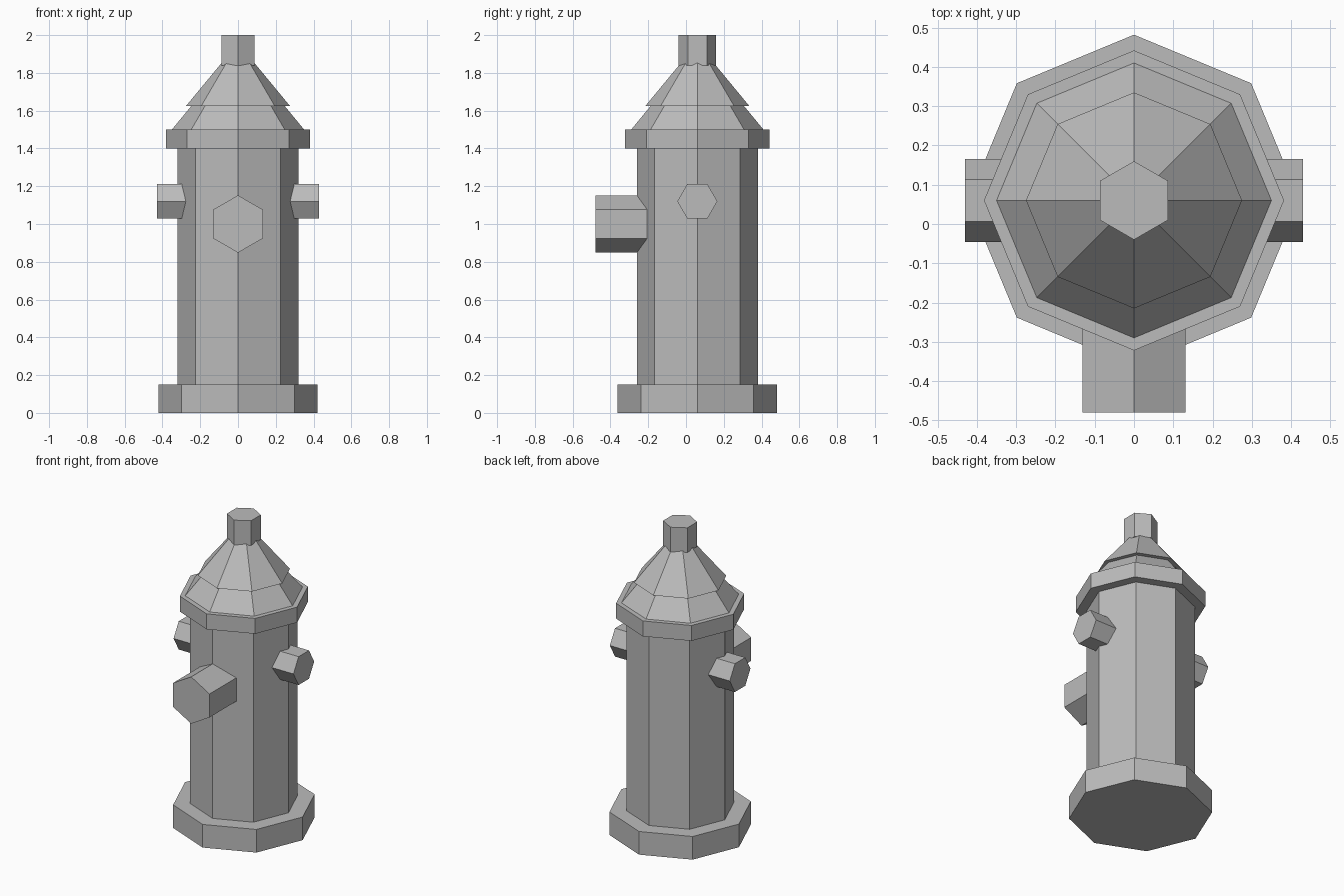
import bpy
import math
from mathutils import Matrix, Vector

cube = bpy.data.objects.get("Cube")
if cube:
    bpy.data.objects.remove(cube, do_unlink=True)

AXIS_Y = 0.06  # depth of the barrel's centre line

metal = bpy.data.materials.new("grey_metal")
metal.use_nodes = True
colour = (0.5, 0.5, 0.5, 1)
metal.diffuse_color = colour
metal.node_tree.nodes["Principled BSDF"].inputs["Base Color"].default_value = colour


def prism(name, sides, r_start, r_end, start, end, turn=0.0):
    """Flat-sided prism or frustum running from start to end."""
    start, end = Vector(start), Vector(end)
    axis = end - start
    bpy.ops.mesh.primitive_cone_add(vertices=sides, radius1=r_start, radius2=r_end,
                                    depth=axis.length, location=(0, 0, 0))
    obj = bpy.context.object
    obj.name = obj.data.name = name
    spin = Matrix.Rotation(turn, 4, 'Z')
    aim = axis.to_track_quat('Z', 'Y').to_matrix().to_4x4()
    obj.data.transform(Matrix.Translation((start + end) / 2) @ aim @ spin)
    obj.data.materials.append(metal)
    return obj


def upright(name, sides, r_low, r_high, z_low, z_high):
    return prism(name, sides, r_low, r_high, (0, AXIS_Y, z_low), (0, AXIS_Y, z_high))


# Barrel, flanges and stepped bonnet
upright("base_flange", 8, 0.422, 0.422, 0, 0.15)
upright("barrel", 8, 0.32, 0.32, 0.15, 1.42)
upright("collar", 8, 0.382, 0.382, 1.4, 1.5)
upright("lower_bonnet", 8, 0.35, 0.247, 1.5, 1.625)
upright("upper_bonnet", 8, 0.275, 0.085, 1.625, 1.855)
upright("top_nut", 6, 0.1, 0.1, 1.84, 2.0)

# Front outlet, with a corner pointing up
prism("front_outlet", 6, 0.152, 0.152, (0, 0, 1.0), (0, -0.48, 1.0))

# Side outlets, with a flat side up
for side, x in (("left", 0.43), ("right", -0.43)):
    prism(side + "_outlet", 6, 0.106, 0.106,
          (x * 0.4, AXIS_Y, 1.12), (x, AXIS_Y, 1.12), math.radians(30))
